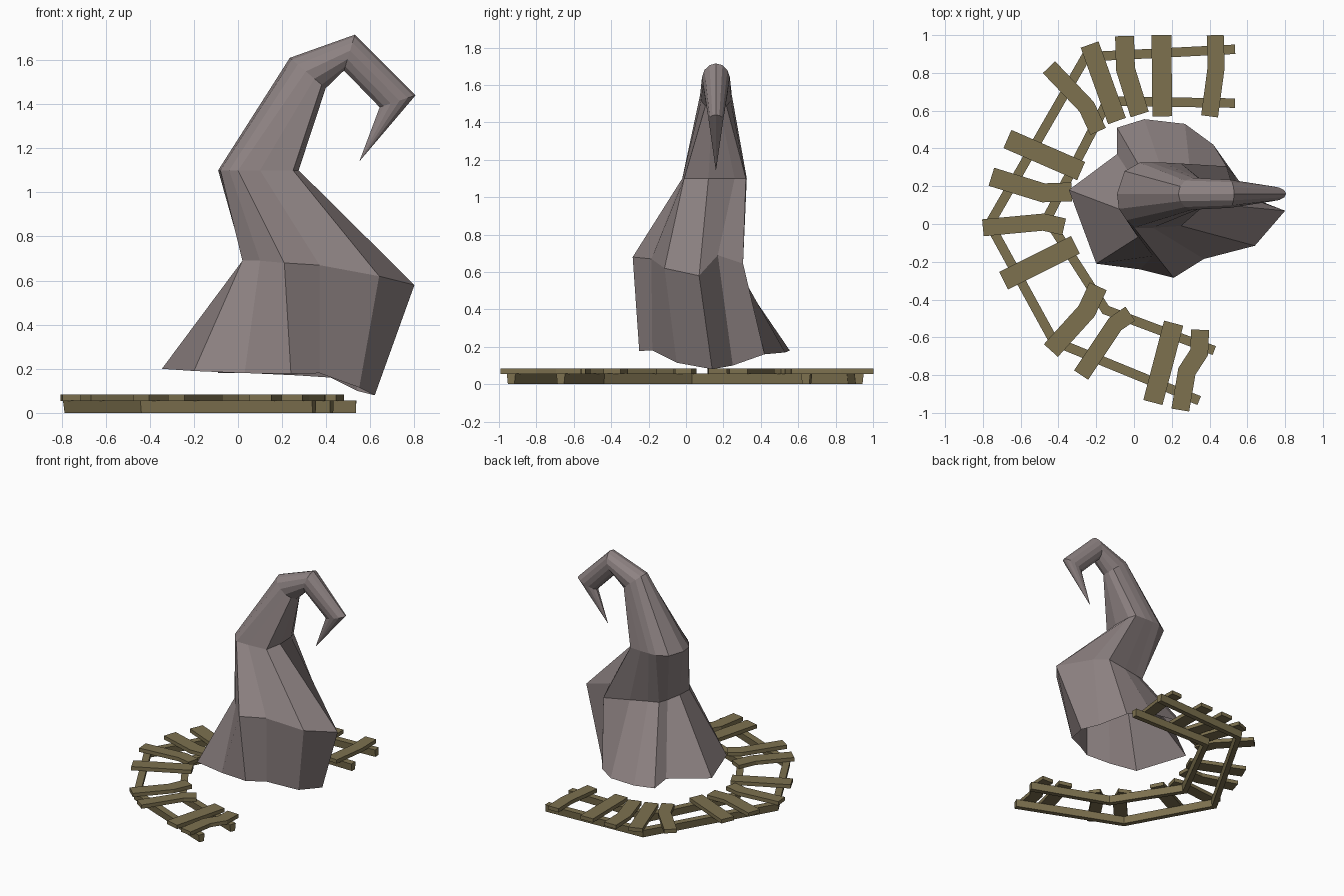
import bpy, bmesh, math
from mathutils import Vector

if "Cube" in bpy.data.objects:
    bpy.data.objects.remove(bpy.data.objects["Cube"])


def material(name, rgb):
    m = bpy.data.materials.new(name)
    m.diffuse_color = (*rgb, 1)
    m.use_nodes = True
    m.node_tree.nodes["Principled BSDF"].inputs["Base Color"].default_value = m.diffuse_color
    return m


STONE = material("stone", (0.27, 0.225, 0.225))
WOOD = material("wood", (0.205, 0.165, 0.078))


def loft(name, rings, mat, tip=None):
    """Bridge equal-length rings; with a tip the bottom stays open."""
    bm = bmesh.new()
    vs = [[bm.verts.new(p) for p in r] for r in rings]
    n = len(vs[0])
    for a, b in zip(vs, vs[1:]):
        for i in range(n):
            j = (i + 1) % n
            bm.faces.new((a[i], a[j], b[j], b[i]))
    if tip:
        t = bm.verts.new(tip)
        for i in range(n):
            bm.faces.new((vs[-1][i], vs[-1][(i + 1) % n], t))
    else:
        bm.faces.new(vs[0][::-1])
        bm.faces.new(vs[-1])
        bmesh.ops.recalc_face_normals(bm, faces=bm.faces)
    me = bpy.data.meshes.new(name)
    bm.to_mesh(me)
    bm.free()
    me.materials.append(mat)
    ob = bpy.data.objects.new(name, me)
    bpy.context.collection.objects.link(ob)
    return ob


def beam(name, path, width, z0, z1, taper=1.0):
    """Flat board following a bent 2D path with mitred joints."""
    pts = [Vector(p) for p in path]
    rings = []
    for i, p in enumerate(pts):
        d0 = (p - pts[i - 1]).normalized() if i else None
        d1 = (pts[i + 1] - p).normalized() if i < len(pts) - 1 else None
        d = ((d0 or d1) + (d1 or d0)).normalized()
        side = Vector((-d.y, d.x)) * width / 2
        side /= max(0.6, d.dot(d0 or d1))
        rings.append([(*(p + side * k), z) for k, z in
                      ((taper, z0), (-taper, z0), (-1, z1), (1, z1))])
    return loft(name, rings, WOOD)


# Crooked hollow rock: ragged base, shoulder ring and neck ring
base = [(-.345, .18, .20), (-.2, -.21, .19), (.03, -.24, .18), (.24, -.25, .178),
        (.37, -.18, .18), (.55, -.05, .115), (.62, .14, .08), (.54, .25, .10),
        (.42, .42, .16), (.27, .53, .17), (.055, .555, .18), (-.09, .51, .18),
        (-.09, .37, .20)]
shoulder = [(.025, .04, .69), (.02, -.07, .69), (.10, -.17, .69), (.21, -.285, .68),
            (.37, -.185, .67), (.64, -.115, .62), (.80, .07, .58), (.53, .17, .69),
            (.49, .305, .645), (.30, .255, .66), (.17, .22, .67), (.09, .20, .675),
            (.06, .14, .68)]
neck = [(-.09, .16), (-.08, .08), (-.04, .02), (0, -.02), (.10, -.02), (.25, -.01),
        (.275, .12), (.27, .26), (.25, .32), (.16, .325), (.09, .325), (.03, .325),
        (-.05, .28)]
rings = [base, shoulder, [(x, y, 1.10) for x, y in neck]]

# Hooked peak: oval sections given by outer point, inner point, half width
N = len(base)
for (ax, az), (bx, bz), w in (((.235, 1.61), (.40, 1.47), .085),
                              ((.53, 1.715), (.48, 1.55), .075),
                              ((.805, 1.44), (.64, 1.385), .04)):
    ring = []
    for i in range(N):
        c, s = math.cos(2 * math.pi * i / N), math.sin(2 * math.pi * i / N)
        ring.append(((ax + bx) / 2 + (ax - bx) / 2 * c, .16 - w * s,
                     (az + bz) / 2 + (az - bz) / 2 * c))
    rings.append(ring)
loft("crooked_rock", rings, STONE, tip=(.55, .16, 1.14))

# Two bent rails under the walkway
beam("outer_rail", [(.535, .925), (-.255, .885), (-.765, 0), (-.425, -.62),
                    (.345, -.935)], .05, 0, .056, .75)
beam("inner_rail", [(.535, .64), (-.14, .65), (-.46, .03), (-.15, -.455),
                    (.425, -.67)], .05, 0, .056, .75)

# Planks across the rails: (width, centre line)
planks = [
    (.09, [(.43, 1.0), (.435, .83), (.40, .57)]),
    (.105, [(.145, 1.0), (.15, .57)]),
    (.10, [(-.05, .995), (-.045, .82), (.03, .58)]),
    (.10, [(-.235, .95), (-.09, .545)]),
    (.09, [(-.45, .83), (-.25, .62), (-.19, .49)]),
    (.105, [(-.67, .45), (-.28, .28)]),
    (.10, [(-.755, .25), (-.48, .165), (-.33, .17)]),
    (.09, [(-.80, -.02), (-.48, .01), (-.37, -.015)]),
    (.105, [(-.69, -.30), (-.31, -.11)]),
    (.10, [(-.44, -.67), (-.25, -.46), (-.19, -.33)]),
    (.09, [(-.28, -.80), (-.10, -.53), (-.02, -.475)]),
    (.105, [(.10, -.945), (.21, -.525)]),
    (.095, [(.245, -.985), (.28, -.78), (.345, -.68), (.35, -.56)]),
]
for i, (w, path) in enumerate(planks):
    beam(f"plank_{i + 1}", path, w, .054, .083)
